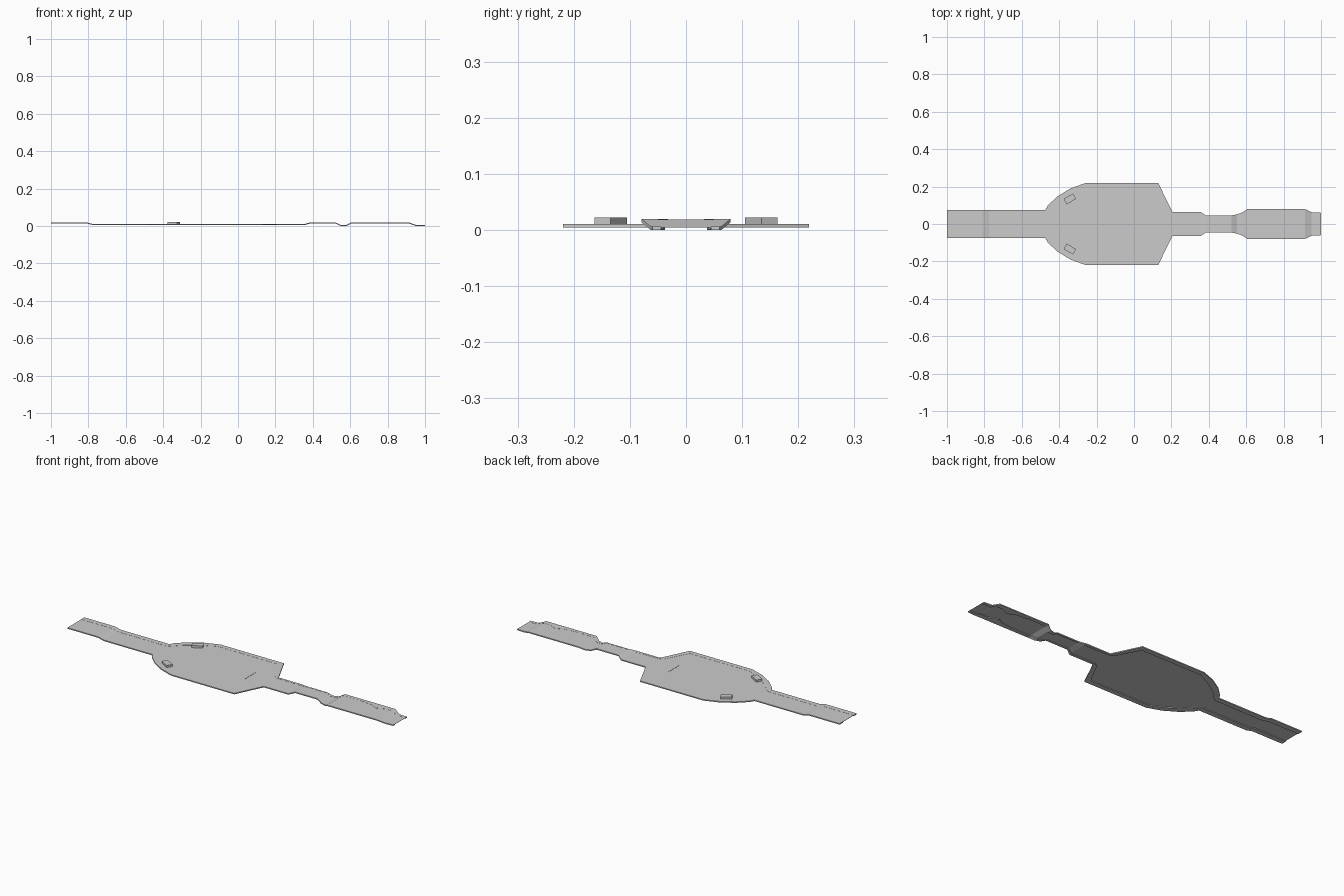
import bpy, bmesh, math

if "Cube" in bpy.data.objects:
    bpy.data.objects.remove(bpy.data.objects["Cube"])

HI, MID, LOW = 0.019, 0.0102, 0.006   # deck heights
T = 0.006                             # kerb thickness

# Stations along x: (x, outer half width, inner half width, deck height)
stations = [
    (-1.0, .075, .047, HI), (-.81, .075, .047, HI), (-.775, .075, .047, MID),
    (-.475, .075, .047, MID), (-.46, .10, .055, MID), (-.41, .147, .105, MID),
    (-.34, .19, .153, MID), (-.26, .219, .193, MID), (.11, .219, .193, MID),
    (.13, .219, .16, MID), (.18, .115, .065, MID), (.205, .065, .053, MID),
    (.355, .065, .05, MID), (.385, .045, .037, HI), (.52, .045, .037, HI),
    (.55, .052, .037, LOW), (.58, .062, .04, LOW), (.605, .079, .058, HI),
    (.72, .079, .06, HI), (.79, .079, .052, HI), (.83, .079, .032, HI),
    (.88, .079, .055, HI), (.915, .079, .05, HI), (.95, .063, .045, LOW),
    (1.0, .06, .045, LOW)]


def finish(name, bm):
    bmesh.ops.recalc_face_normals(bm, faces=bm.faces)
    me = bpy.data.meshes.new(name)
    bm.to_mesh(me)
    bm.free()
    ob = bpy.data.objects.new(name, me)
    bpy.context.collection.objects.link(ob)
    return ob


def loft(name, section):
    """Sweep a closed four-corner cross-section through all stations."""
    bm = bmesh.new()
    rings = []
    for x, o, i, z in stations:
        rings.append([bm.verts.new((x, y, h)) for y, h in section(o, i, z)])
    for a, b in zip(rings, rings[1:]):
        for k in range(4):
            n = (k + 1) % 4
            bm.faces.new((a[k], a[n], b[n], b[k]))
    bm.faces.new(rings[0])
    bm.faces.new(rings[-1])
    return finish(name, bm)


def box(name, loc, size, angle=0):
    bm = bmesh.new()
    bmesh.ops.create_cube(bm, size=1)
    bmesh.ops.scale(bm, vec=size, verts=bm.verts)
    ob = finish(name, bm)
    ob.location = loc
    ob.rotation_euler.z = angle
    return ob


# Thin floor of the road and the central yard
loft("floor", lambda o, i, z: [(-i, z - .0006), (i, z - .0006),
                               (i, z - .002), (-i, z - .002)])

# Kerbs and raised blocks on both sides
for side, s in (("left", 1), ("right", -1)):
    loft(side + "_kerb", lambda o, i, z: [(s * i, z), (s * o, z),
                                          (s * o, z - T), (s * i, z - T)])
    box(side + "_block", (-.343, s * .134, .0155), (.058, .033, .0125),
        s * math.radians(30))

# Low threshold strip across the yard exit
box("threshold", (.075, 0, .0098), (.003, .1, .002))
